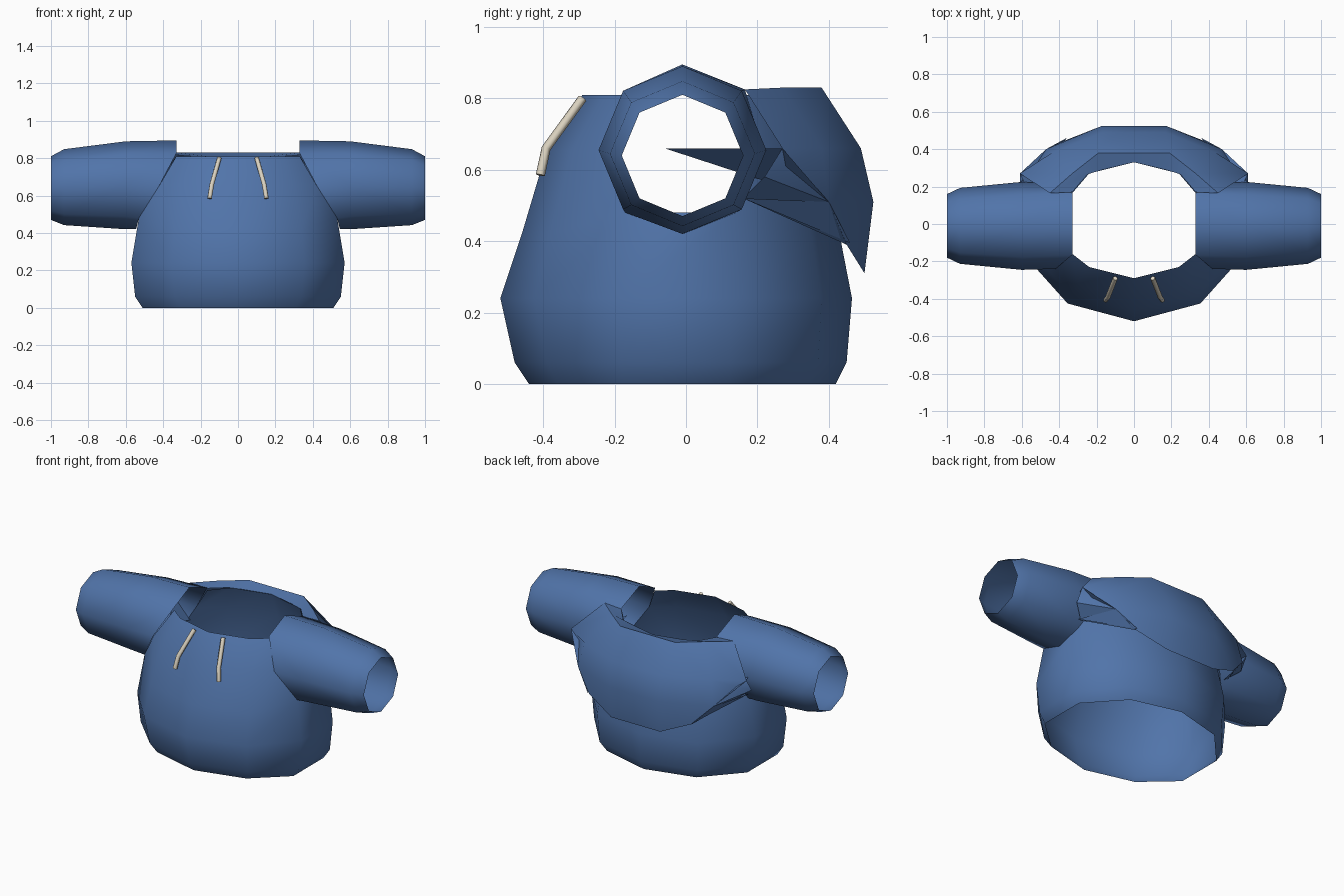
import bpy
import math

if "Cube" in bpy.data.objects:
    bpy.data.objects.remove(bpy.data.objects["Cube"])


def material(name, color):
    m = bpy.data.materials.new(name)
    m.diffuse_color = (*color, 1)
    m.use_nodes = True
    m.node_tree.nodes["Principled BSDF"].inputs["Base Color"].default_value = m.diffuse_color
    return m


BLUE = material("blue cloth", (0.082, 0.175, 0.40))
CREAM = material("cream cord", (0.70, 0.64, 0.52))


def loft(name, rings, closed=False, skip=(), extra=(), angle=50):
    """Bridge equal point rings into a right half shell, then mirror it."""
    n = len(rings[0])
    verts = [p for ring in rings for p in ring]
    faces = []
    for r in range(len(rings) - 1):
        for i in range(n if closed else n - 1):
            if (r, i) not in skip:
                j = (i + 1) % n
                faces.append((r * n + i, r * n + j, (r + 1) * n + j, (r + 1) * n + i))
    for tri in extra:
        faces.append(tuple(range(len(verts), len(verts) + 3)))
        verts += tri
    mesh = bpy.data.meshes.new(name)
    mesh.from_pydata(verts, [], faces)
    mesh.materials.append(BLUE)
    mesh.shade_smooth()
    mesh.set_sharp_from_angle(angle=math.radians(angle))
    ob = bpy.data.objects.new(name, mesh)
    bpy.context.collection.objects.link(ob)
    mod = ob.modifiers.new("mirror", "MIRROR")
    mod.merge_threshold = 0.001
    return ob


# Torso: each ring runs front centre -> side -> back centre, open at hem and neck
def torso_ring(z, pts, side_z=None):
    return [(x, y, side_z if side_z and i in (2, 3) else z) for i, (x, y) in enumerate(pts)]


torso = [
    torso_ring(0.0, [(0, -.44), (.31, -.36), (.51, -.18), (.51, .12), (.31, .34), (0, .42)]),
    torso_ring(.06, [(0, -.48), (.34, -.39), (.55, -.18), (.55, .125), (.34, .37), (0, .45)]),
    torso_ring(.24, [(0, -.52), (.355, -.425), (.57, -.185), (.57, .125), (.35, .38), (0, .465)]),
    torso_ring(.42, [(0, -.46), (.34, -.38), (.53, -.17), (.53, .14), (.33, .35), (0, .43)], .48),
    torso_ring(.655, [(0, -.39), (.30, -.32), (.42, -.235), (.44, .21), (.29, .31), (0, .39)]),
    torso_ring(.81, [(0, -.29), (.24, -.23), (.33, -.16), (.33, .165), (.24, .27), (0, .33)]),
]
loft("torso", torso, skip={(3, 2), (4, 2)})  # armholes left open


# Sleeves: eight-sided tubes, open at the cuff and at the shoulder
def octagon(x, r, z):
    return [(x, -.01 - r * math.sin(a), z + r * math.cos(a))
            for a in (math.tau * k / 8 for k in range(8))]


shoulder = [(.33, -.01, .895), (.33, -.165, .825), (.42, -.24, .655), (.53, -.17, .48),
            (.545, -.01, .42), (.53, .14, .48), (.44, .215, .655), (.33, .165, .825)]
loft("sleeves", [shoulder, octagon(.60, .235, .655), octagon(.93, .203, .645),
                 octagon(1.0, .17, .64)], closed=True)

# Hood: folded-down shell around the back of the neck, rows from neck to lower rim
hood = [
    [(0, .33, .81), (.17, .29, .81), (.25, .265, .81), (.33, .17, .82)],
    [(0, .38, .83), (.19, .38, .83), (.33, .27, .83), (.45, .165, .825)],
    [(0, .49, .66), (.17, .49, .66), (.44, .38, .66), (.61, .27, .66)],
    [(0, .525, .51), (.17, .525, .51), (.47, .40, .51), (.61, .22, .58)],
    [(0, .50, .31), (.17, .50, .31), (.36, .45, .39), (.53, .16, .52)],
]
# Loose creases running from the hood into the sleeve
folds = [[(.61, .27, .66), (.45, -.06, .66), (.47, .40, .51)],
         [(.47, .40, .51), (.55, .16, .52), (.36, .46, .395)]]
loft("hood", hood, extra=folds)

# Drawstrings hanging from the front of the neck
for side, label in ((1, "right"), (-1, "left")):
    curve = bpy.data.curves.new(label + "_drawstring", "CURVE")
    curve.dimensions = "3D"
    curve.bevel_depth = 0.013
    curve.bevel_resolution = 1
    curve.use_fill_caps = True
    spline = curve.splines.new("POLY")
    path = [(.10, -.29, .80), (.14, -.392, .66), (.152, -.408, .585)]
    spline.points.add(len(path) - 1)
    for p, (x, y, z) in zip(spline.points, path):
        p.co = (side * x, y, z, 1)
    curve.materials.append(CREAM)
    bpy.context.collection.objects.link(bpy.data.objects.new(label + "_drawstring", curve))
